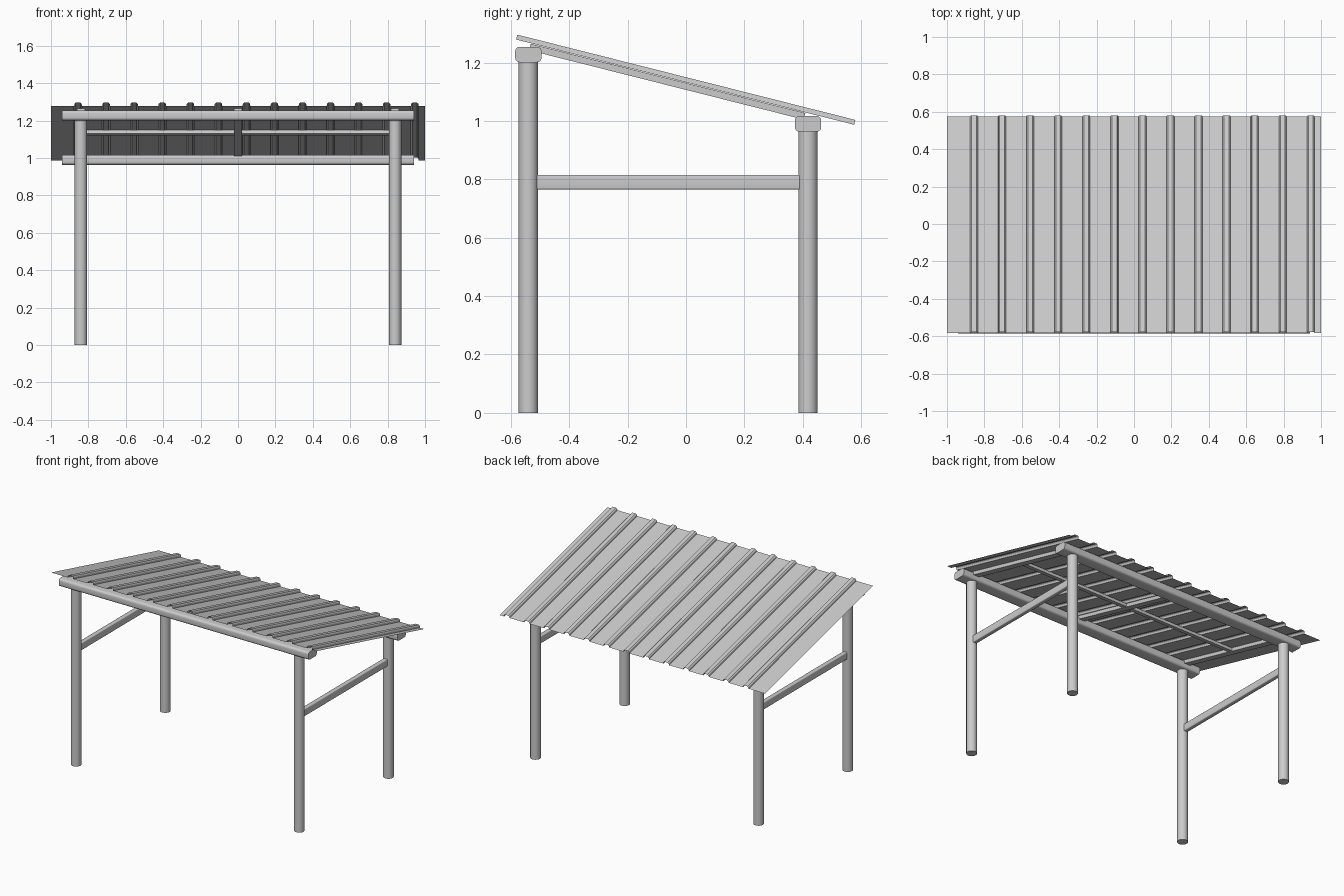
import bpy, bmesh, math
from mathutils import Vector, Matrix

cube = bpy.data.objects.get("Cube")
if cube:
    bpy.data.objects.remove(cube, do_unlink=True)

grey = bpy.data.materials.new("galvanised grey")
grey.use_nodes = True
grey.diffuse_color = (0.6, 0.6, 0.6, 1)
grey.node_tree.nodes["Principled BSDF"].inputs["Base Color"].default_value = (0.6, 0.6, 0.6, 1)


def finish(bm, name, smooth=False):
    mesh = bpy.data.meshes.new(name)
    bm.to_mesh(mesh)
    bm.free()
    mesh.materials.append(grey)
    obj = bpy.data.objects.new(name, mesh)
    bpy.context.collection.objects.link(obj)
    if smooth:
        bpy.ops.object.select_all(action='DESELECT')
        obj.select_set(True)
        bpy.context.view_layer.objects.active = obj
        bpy.ops.object.shade_smooth_by_angle(angle=math.radians(35))
    return obj


def box(name, centre, size, tilt=0.0, round_axis=None, radius=0.0):
    """Box tilted about x; edges along round_axis can be rounded."""
    bm = bmesh.new()
    bmesh.ops.create_cube(bm, size=1, matrix=Matrix.Diagonal((*size, 1)))
    if round_axis is not None:
        edges = [e for e in bm.edges
                 if abs((e.verts[0].co - e.verts[1].co).normalized()[round_axis]) > 0.9]
        bmesh.ops.bevel(bm, geom=edges, offset=radius, segments=4, profile=0.5, affect='EDGES')
    bm.transform(Matrix.Translation(centre) @ Matrix.Rotation(tilt, 4, 'X'))
    return finish(bm, name, round_axis is not None)


def post(name, x, y, height):
    bm = bmesh.new()
    bmesh.ops.create_cone(bm, cap_ends=True, segments=32, radius1=0.033, radius2=0.033,
                          depth=height, matrix=Matrix.Translation((x, y, height / 2)))
    return finish(bm, name, True)


POST_X, FRONT_Y, BACK_Y = 0.84, -0.54, 0.418
MID_Y = (FRONT_Y + BACK_Y) / 2

# Roof plane: high edge at the front, low edge at the back
high, low = Vector((0, -0.582, 1.279)), Vector((0, 0.576, 0.987))
fall = low - high
tilt = math.atan2(fall.z, fall.y)
normal = Vector((0, -fall.z, fall.y)).normalized()


def under_roof(y, depth):
    """Point at y, the given depth below the sheet."""
    return high + fall * ((y - high.y) / fall.y) - normal * depth


# Posts, side rails and rafters
for side, x in (("left", POST_X), ("right", -POST_X)):
    post("front_post_" + side, x, FRONT_Y, 1.21)
    post("back_post_" + side, x, BACK_Y, 0.975)
    box("side_rail_" + side, (x, MID_Y, 0.79), (0.03, 0.905, 0.05), 0, 1, 0.006)
for name, x in (("left", POST_X), ("middle", 0), ("right", -POST_X)):
    centre = under_roof(MID_Y, 0.0135)
    centre.x = x
    box("rafter_" + name, centre, (0.043, 0.97, 0.023), tilt)

# Rounded beams on the posts and the purlin between the rafters
box("front_beam", (0, FRONT_Y, 1.2275), (1.88, 0.09, 0.053), 0, 0, 0.015)
box("back_beam", (0, BACK_Y, 0.99), (1.88, 0.09, 0.053), 0, 0, 0.015)
box("purlin", under_roof(MID_Y, 0.013), (1.68, 0.04, 0.018), tilt)

# Ribbed roof sheet: one cross-section swept down the slope
rib = [(-0.021, 0), (-0.019, 0.011), (-0.013, 0.017),
       (0.013, 0.017), (0.019, 0.011), (0.021, 0)]
section = [(-1, 0)]
for i in range(13):
    section += [(-0.855 + 0.15 * i + dx, h) for dx, h in rib]
section.append((1, 0))

bm = bmesh.new()
rows = [[bm.verts.new(start + normal * h + Vector((x, 0, 0))) for x, h in section]
        for start in (high, low)]
for i in range(len(section) - 1):
    bm.faces.new((rows[0][i], rows[0][i + 1], rows[1][i + 1], rows[1][i]))
finish(bm, "roof_sheet")
